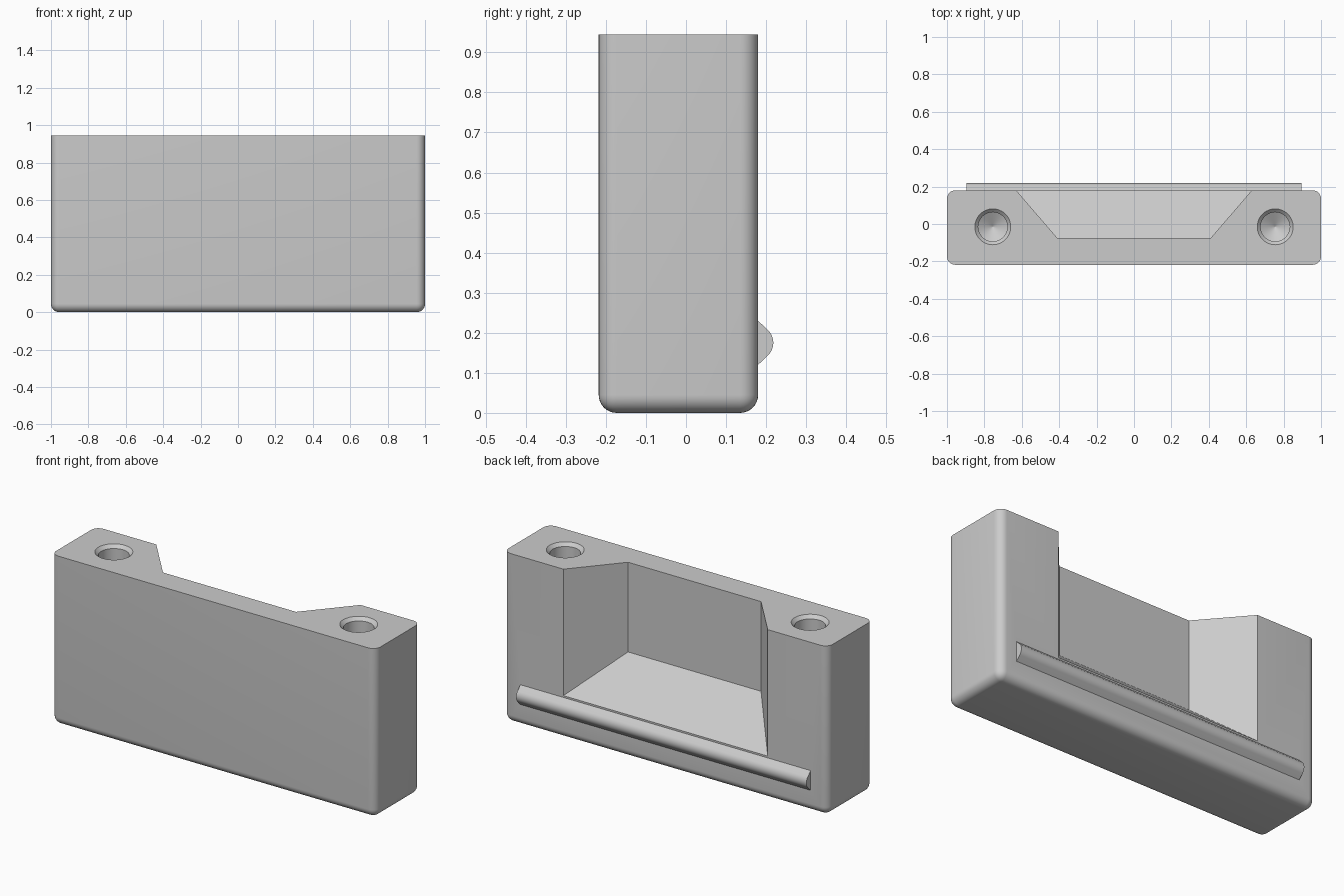
import bpy, bmesh
from math import pi, sin, cos

if "Cube" in bpy.data.objects:
    bpy.data.objects.remove(bpy.data.objects["Cube"])

TOP, FRONT, BACK = 0.945, -0.218, 0.18


def make_object(name, bm):
    bmesh.ops.recalc_face_normals(bm, faces=bm.faces)
    mesh = bpy.data.meshes.new(name)
    bm.to_mesh(mesh)
    bm.free()
    ob = bpy.data.objects.new(name, mesh)
    bpy.context.collection.objects.link(ob)
    return ob


def loft(name, rings):
    """Skin a list of equal-length point rings and cap both ends."""
    bm = bmesh.new()
    rows = [[bm.verts.new(p) for p in ring] for ring in rings]
    n = len(rows[0])
    for a, b in zip(rows, rows[1:]):
        for i in range(n):
            j = (i + 1) % n
            bm.faces.new((a[i], a[j], b[j], b[i]))
    bm.faces.new(rows[0])
    bm.faces.new(rows[-1])
    return make_object(name, bm)


def combine(target, other, operation):
    mod = target.modifiers.new(other.name, 'BOOLEAN')
    mod.object, mod.operation, mod.solver = other, operation, 'EXACT'
    bpy.context.view_layer.objects.active = target
    bpy.ops.object.modifier_apply(modifier=mod.name)
    bpy.data.objects.remove(other)


# Block body, rounded on every edge except the flat top
bm = bmesh.new()
bmesh.ops.create_cube(bm, size=1)
for v in bm.verts:
    v.co.x *= 2
    v.co.y = FRONT if v.co.y < 0 else BACK
    v.co.z = 0 if v.co.z < 0 else TOP
edges = [e for e in bm.edges if not all(v.co.z > 0.5 for v in e.verts)]
bmesh.ops.bevel(bm, geom=edges, offset=0.045, segments=8, profile=0.5, affect='EDGES')
body = make_object("block_body", bm)

# Tapered pocket open at the back, with a sloping floor
slices = [(-0.075, 0.41, 0.445), (BACK + 0.051, 0.674, 0.199)]
pocket = loft("pocket_cutter", [[(-w, y, z), (w, y, z), (w, y, 1.2), (-w, y, 1.2)]
                                for y, w, z in slices])
combine(body, pocket, 'DIFFERENCE')

# Chamfered blind holes with drill-point ends
hole_profile = [(0.106, TOP + 0.01), (0.078, TOP - 0.018), (0.078, 0.45), (0.001, 0.405)]
for side in (-1, 1):
    hole = loft("hole_cutter", [[(side * 0.755 + r * cos(2 * pi * i / 48),
                                  -0.015 + r * sin(2 * pi * i / 48), z) for i in range(48)]
                                for r, z in hole_profile])
    combine(body, hole, 'DIFFERENCE')

# Rounded snap ridge along the back
r, cy, cz = 0.0435, 0.1745, 0.175
section = [(0.17, 0.12), (BACK, 0.12)]
section += [(cy + r * cos(a), cz + r * sin(a)) for a in [pi / 4 * (k / 6 - 1) for k in range(13)]]
section += [(BACK, 0.23), (0.17, 0.23)]
ridge = loft("snap_ridge", [[(x, y, z) for y, z in section] for x in (-0.895, 0.895)])
combine(body, ridge, 'UNION')

# Smooth the fillets, keep the crisp edges
bpy.ops.object.select_all(action='DESELECT')
body.select_set(True)
bpy.context.view_layer.objects.active = body
bpy.ops.object.shade_smooth_by_angle(angle=pi / 7)
